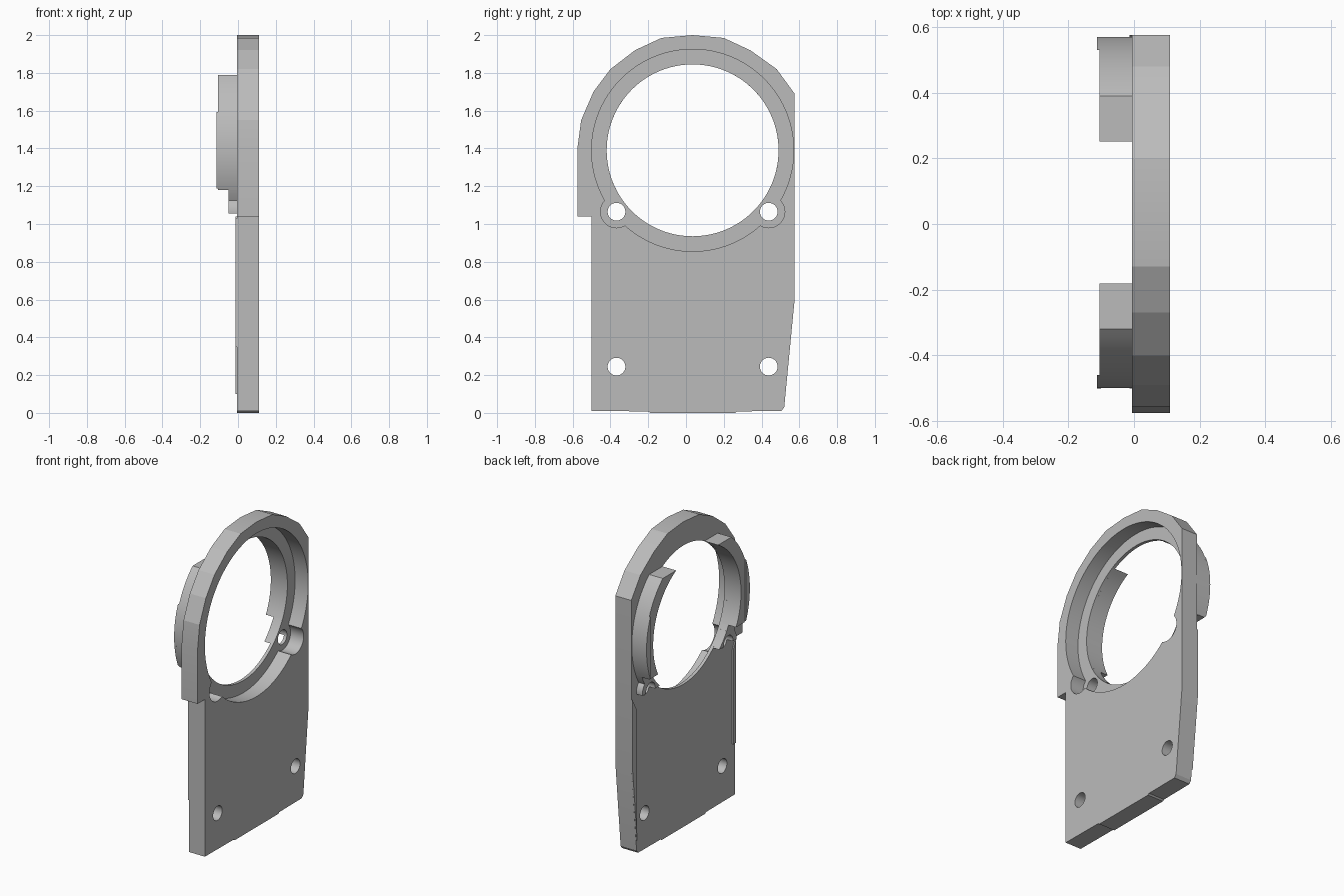
import bpy, bmesh, math

if "Cube" in bpy.data.objects:
    bpy.data.objects.remove(bpy.data.objects["Cube"])

CY, CZ = 0.035, 1.39          # ring centre
BORE, RIM = 0.455, 0.535      # through hole and recess radii
FRONT, BACK = 0.11, -0.006    # plate faces along x

grey = bpy.data.materials.new("plain_grey")
grey.use_nodes = True
grey.diffuse_color = (0.5, 0.5, 0.5, 1)
grey.node_tree.nodes["Principled BSDF"].inputs["Base Color"].default_value = (0.5, 0.5, 0.5, 1)


def prism(name, outline, x0, x1):
    """Extrude a (y, z) outline along x."""
    bm = bmesh.new()
    base = bm.faces.new([bm.verts.new((x0, y, z)) for y, z in outline])
    top = bmesh.ops.extrude_face_region(bm, geom=[base])["geom"]
    bmesh.ops.translate(bm, vec=(x1 - x0, 0, 0),
                        verts=[v for v in top if isinstance(v, bmesh.types.BMVert)])
    bmesh.ops.recalc_face_normals(bm, faces=bm.faces)
    mesh = bpy.data.meshes.new(name)
    bm.to_mesh(mesh)
    bm.free()
    mesh.materials.append(grey)
    obj = bpy.data.objects.new(name, mesh)
    bpy.context.collection.objects.link(obj)
    return obj


def arc(r, a0, a1, n=24, y=CY, z=CZ):
    return [(y + r * math.cos(a0 + (a1 - a0) * i / n),
             z + r * math.sin(a0 + (a1 - a0) * i / n)) for i in range(n + 1)]


def circle(y, z, r, n=48):
    return arc(r, 0, math.tau, n, y, z)[:-1]


def cutter(name, outline, x0, x1):
    obj = prism(name, outline, x0, x1)
    obj.hide_render = True
    obj.hide_set(True)
    return obj


def cut(obj, tools):
    for tool in tools:
        mod = obj.modifiers.new(tool.name, "BOOLEAN")
        mod.operation = "DIFFERENCE"
        mod.solver = "EXACT"
        mod.object = tool


def sided(points, side):
    """Mirror an outline about the ring centre line."""
    return [(CY + side * (y - CY), z) for y, z in points]


def ring_slice(z0, z1):
    """Ring section between two horizontal cuts, on the +y side."""
    angle = lambda z, r: math.asin((z - CZ) / r)
    return (arc(RIM, angle(z0, RIM), angle(z1, RIM))
            + arc(BORE, angle(z1, BORE), angle(z0, BORE)))


# Plate outline with a faceted round head and a tapered side
outline = [(-0.5, 0.01), (-0.2, 0.008), (-0.19, 0), (0.26, 0), (0.27, 0.008),
           (0.505, 0.01), (0.52, 0.03), (0.575, 0.6), (0.575, 1.69),
           (0.48, 1.82), (0.34, 1.92), (0.2, 1.985), (0.035, 2.0),
           (-0.13, 1.985), (-0.27, 1.92), (-0.4, 1.82), (-0.49, 1.7),
           (-0.555, 1.55), (-0.575, 1.4), (-0.575, 1.04), (-0.5, 1.04)]
plate = prism("plate", outline, BACK, FRONT)

# Cutters: bore, front recess, screw holes and their pockets
bore = cutter("bore_cutter", circle(CY, CZ, BORE, 96), -0.5, 0.5)
recess = cutter("recess_cutter", circle(CY, CZ, RIM, 96), 0.015, 0.3)
screws, pockets = [], []
for side in (-1, 1):
    y = CY + side * 0.403
    pockets.append(cutter("pocket_cutter", circle(y, 1.065, 0.085), 0.015, 0.31))
    for z in (0.245, 1.065):
        screws.append(cutter("screw_cutter", circle(y, z, 0.047, 32), -0.4, 0.4))
cut(plate, [bore, recess] + pockets + screws)
parts = [plate]

for side in (-1, 1):
    # Tall guide wall with a slightly raised outer lip
    wall = prism("guide_wall", sided(ring_slice(1.18, 1.79), side), -0.105, 0.0)
    a = math.acos(0.495 / RIM)
    lip = prism("guide_lip", sided(arc(RIM, -a, a), side), -0.113, -0.1)
    # Low step under the wall and the screw boss, cut flat below
    step = prism("guide_step", sided(ring_slice(1.055, 1.18), side), -0.05, 0.0)
    boss_shape = arc(0.085, -0.1, math.pi + 0.1, 32, CY + 0.403, 1.065)
    boss = prism("screw_boss", sided(boss_shape, side), -0.05, 0.0)
    cut(step, screws)
    cut(boss, [bore] + screws)
    parts += [wall, lip, step, boss]

# Thin raised strips along the back edges
parts.append(prism("right_edge_strip",
                   [(-0.5, 0.35), (-0.47, 0.35), (-0.47, 0.97), (-0.5, 1.03)],
                   -0.014, 0.0))
parts.append(prism("left_edge_strip",
                   [(0.525, 0.1), (0.575, 0.6), (0.575, 1.04), (0.525, 0.95)],
                   -0.014, 0.0))

# Smooth the curved walls, keep the edges sharp
bpy.ops.object.select_all(action="DESELECT")
for obj in parts:
    obj.select_set(True)
bpy.context.view_layer.objects.active = plate
bpy.ops.object.convert(target="MESH")
bpy.ops.object.shade_smooth_by_angle(angle=math.radians(12))
